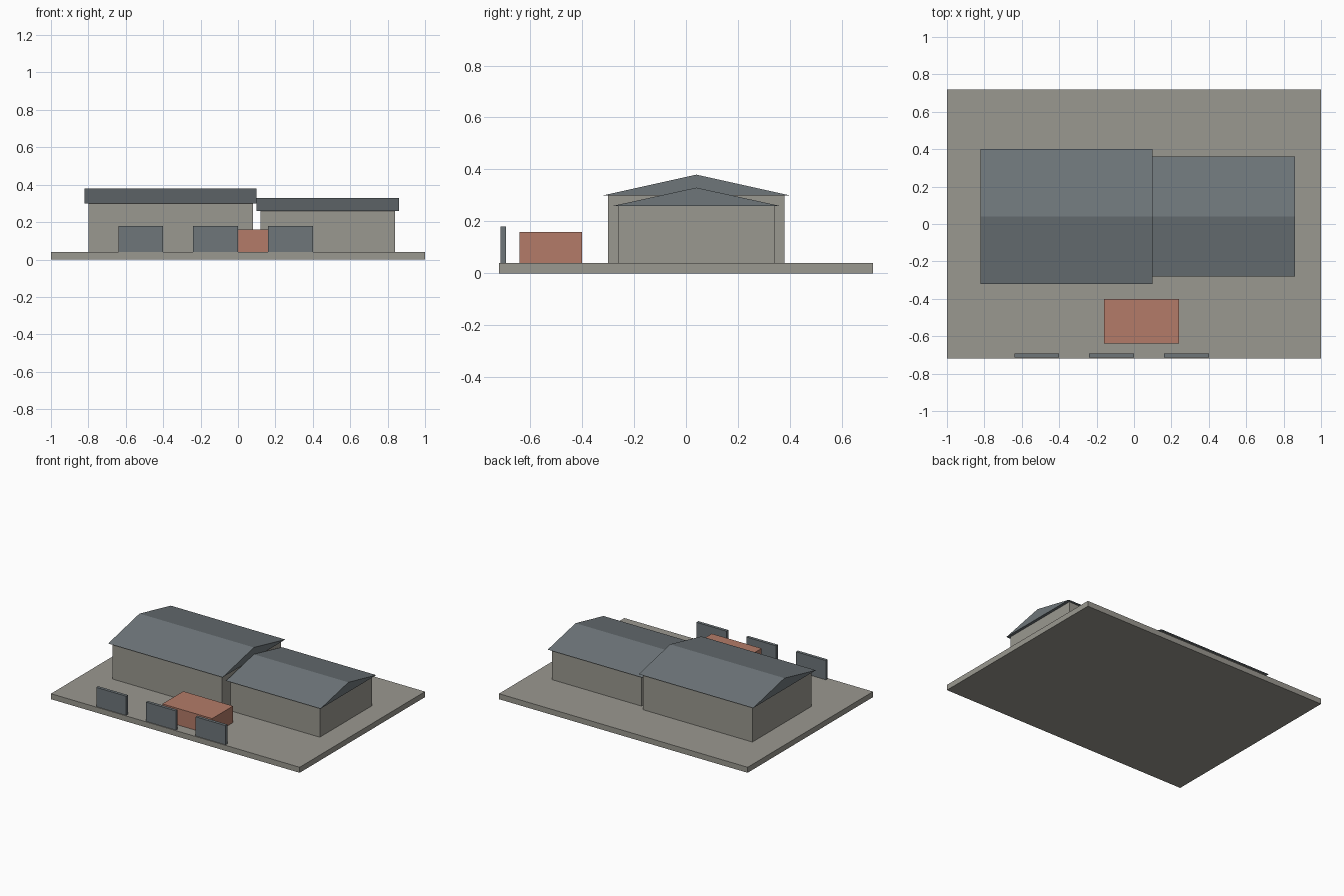
import bpy

if "Cube" in bpy.data.objects:
    bpy.data.objects.remove(bpy.data.objects["Cube"])


def material(name, srgb):
    """Flat colour from 0-255 sRGB values."""
    m = bpy.data.materials.new(name)
    lin = [((c / 255 + 0.055) / 1.055) ** 2.4 for c in srgb]
    m.diffuse_color = (*lin, 1.0)
    m.use_nodes = True
    m.node_tree.nodes["Principled BSDF"].inputs["Base Color"].default_value = m.diffuse_color
    return m


concrete = material("warm_grey_concrete", (154, 152, 144))
slate = material("blue_grey_slate", (110, 118, 122))
clay = material("terracotta", (179, 123, 104))


def prism(name, profile, x0, x1, mat):
    """Extrude a counter-clockwise (y, z) profile along x."""
    n = len(profile)
    verts = [(x, y, z) for x in (x0, x1) for y, z in profile]
    faces = [tuple(reversed(range(n))), tuple(range(n, 2 * n))]
    faces += [(i, (i + 1) % n, n + (i + 1) % n, n + i) for i in range(n)]
    mesh = bpy.data.meshes.new(name)
    mesh.from_pydata(verts, [], faces)
    mesh.materials.append(mat)
    obj = bpy.data.objects.new(name, mesh)
    bpy.context.collection.objects.link(obj)
    return obj


def box(name, x, y, z, mat):
    return prism(name, [(y[0], z[0]), (y[1], z[0]), (y[1], z[1]), (y[0], z[1])], *x, mat)


def house(name, x, y, eave, ridge):
    """Plain walls under a solid gable roof with a small overhang."""
    o = 0.02
    box(name + "_walls", x, y, (GROUND, eave), concrete)
    gable = [(y[0] - o, eave), (y[1] + o, eave), (sum(y) / 2, ridge)]
    prism(name + "_roof", gable, x[0] - o, x[1] + o, slate)


GROUND = 0.04

# Paved site slab
box("site_slab", (-1, 1), (-0.72, 0.72), (0, GROUND), concrete)

# Two gabled buildings end to end
house("large_building", (-0.80, 0.08), (-0.30, 0.38), 0.30, 0.38)
house("small_building", (0.12, 0.84), (-0.26, 0.34), 0.26, 0.33)

# Low clay block in the forecourt
box("forecourt_block", (-0.16, 0.24), (-0.64, -0.40), (GROUND, 0.16), clay)

# Row of upright panels along the front edge
for i in range(3):
    x = -0.64 + 0.4 * i
    box(f"front_panel_{i + 1}", (x, x + 0.24), (-0.714, -0.692), (GROUND, 0.18), slate)
